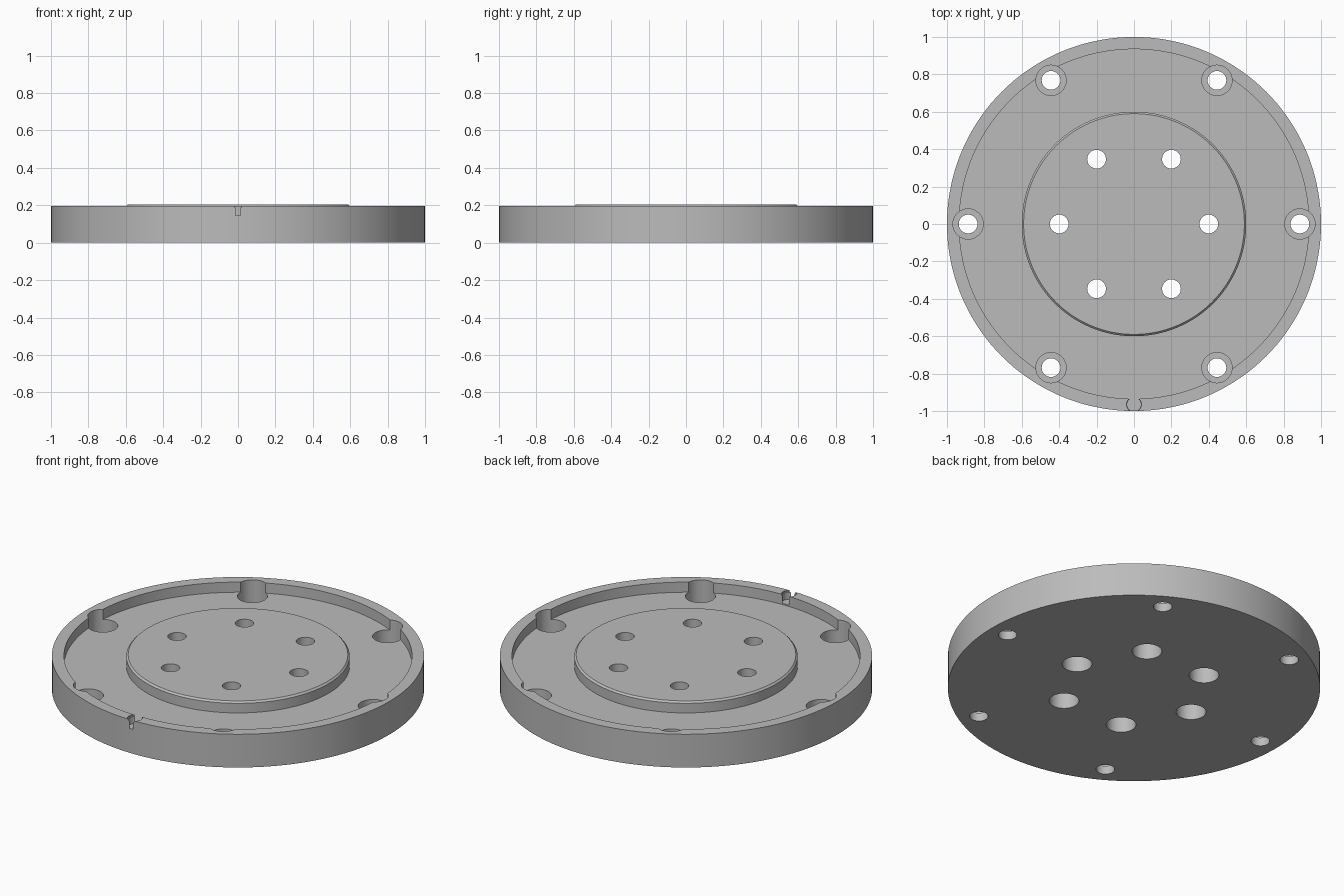
import bpy, bmesh
from math import cos, sin, pi, tau, radians
from mathutils import Matrix, Vector

cube = bpy.data.objects.get("Cube")
if cube:
    bpy.data.objects.remove(cube, do_unlink=True)

metal = bpy.data.materials.new("grey_metal")
metal.use_nodes = True
GREY = (0.5, 0.5, 0.5, 1)
metal.diffuse_color = GREY
metal.node_tree.nodes["Principled BSDF"].inputs["Base Color"].default_value = GREY


def lathe(name, profile, places, steps):
    """Closed solid of revolution of an (r, z) profile, repeated at each (x, y)."""
    bm = bmesh.new()
    for x, y in places:
        verts = [bm.verts.new((r, 0, z)) for r, z in profile]
        edges = [bm.edges.new(pair) for pair in zip(verts, verts[1:])]
        out = bmesh.ops.spin(bm, geom=verts + edges, cent=(0, 0, 0), axis=(0, 0, 1),
                             angle=tau, steps=steps, use_merge=False)
        new = {v for v in bm.verts if not v.tag}
        bmesh.ops.translate(bm, verts=list(new), vec=(x, y, 0))
        for v in new:
            v.tag = True
    bmesh.ops.remove_doubles(bm, verts=bm.verts[:], dist=1e-5)
    bmesh.ops.recalc_face_normals(bm, faces=bm.faces[:])
    mesh = bpy.data.meshes.new(name)
    bm.to_mesh(mesh)
    bm.free()
    mesh.materials.append(metal)
    obj = bpy.data.objects.new(name, mesh)
    bpy.context.collection.objects.link(obj)
    return obj


def ring(radius):
    return [(radius * cos(i * pi / 3), radius * sin(i * pi / 3)) for i in range(6)]


RIM, FLOOR, TOP = 0.197, 0.137, 0.204

# Flange body: outer rim, recessed floor, raised centre with a chamfered edge
flange = lathe("flange", [(0, 0), (1, 0), (1, RIM), (0.935, RIM), (0.935, FLOOR),
                          (0.6, FLOOR), (0.6, TOP - 0.01), (0.59, TOP), (0, TOP)],
               [(0, 0)], 144)

cutters = [
    # Outer bolt holes, counterbored from above into floor and rim
    lathe("outer_bolt_cutter", [(0, -0.1), (0.05, -0.1), (0.05, 0.05), (0.081, 0.05),
                                (0.081, 0.3), (0, 0.3)], ring(0.887), 40),
    # Inner bolt holes, counterbored from below
    lathe("inner_bolt_cutter", [(0, -0.1), (0.08, -0.1), (0.08, 0.11), (0.05, 0.11),
                                (0.05, 0.3), (0, 0.3)], ring(0.4), 40),
    # Locating pin notch breaking through the front of the rim
    lathe("pin_notch_cutter", [(0, 0.145), (0.037, 0.145), (0.037, 0.187),
                               (0.04, 0.191), (0.04, 0.3), (0, 0.3)], [(0, -0.965)], 32),
]

bpy.context.view_layer.objects.active = flange
for cutter in cutters:
    cutter.hide_render = True
    mod = flange.modifiers.new(cutter.name, "BOOLEAN")
    mod.operation, mod.solver, mod.object = "DIFFERENCE", "EXACT", cutter
    bpy.ops.object.modifier_apply(modifier=mod.name)
    bpy.data.objects.remove(cutter, do_unlink=True)

# Smooth round walls, crisp machined edges
bpy.ops.object.select_all(action="DESELECT")
flange.select_set(True)
bpy.ops.object.shade_smooth_by_angle(angle=radians(30))
